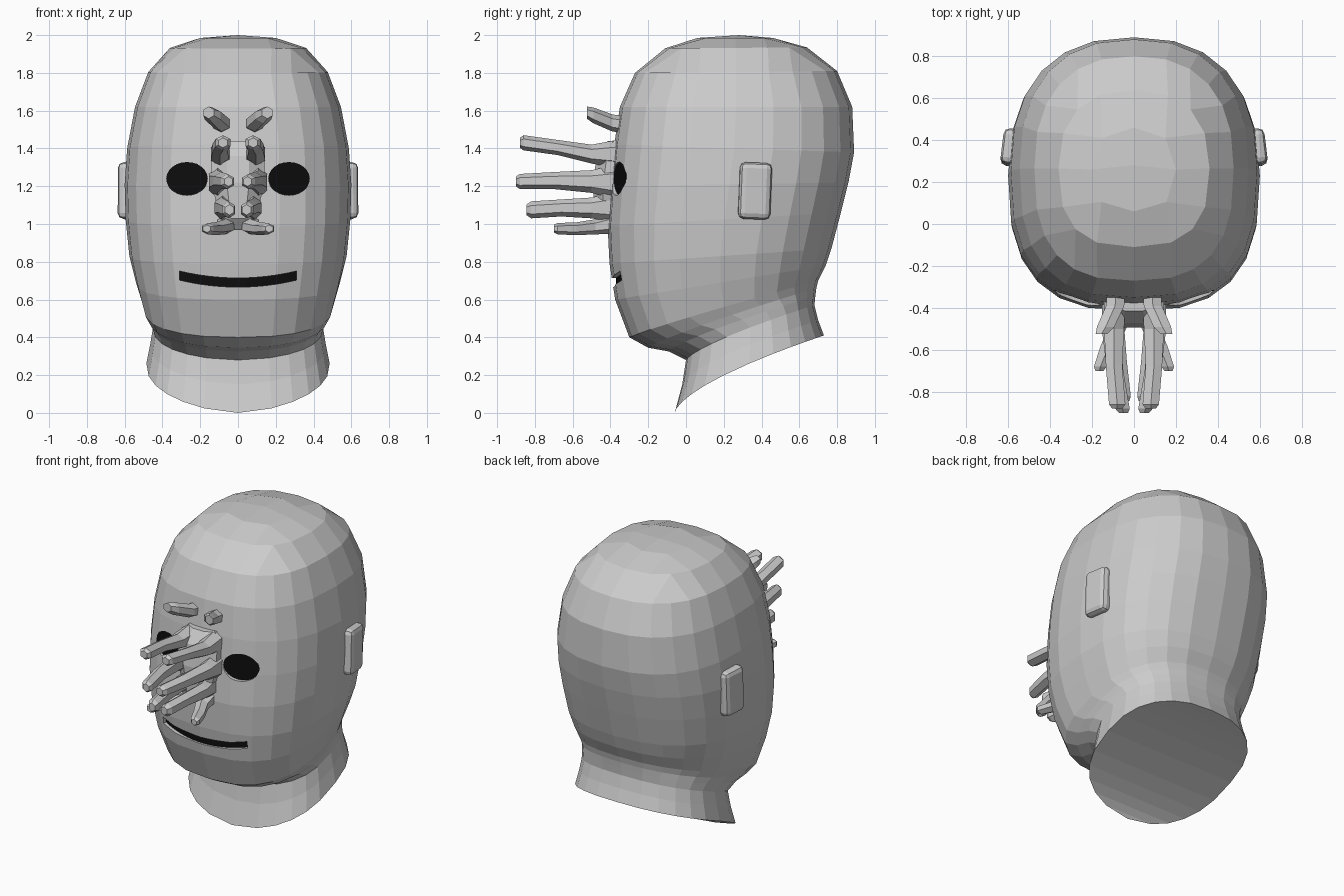
import bpy, bmesh
from math import sin, cos, pi

if "Cube" in bpy.data.objects:
    bpy.data.objects.remove(bpy.data.objects["Cube"])


def make(name, faces, mirror=False):
    """Mesh from a list of coordinate faces, welded, optionally mirrored in x."""
    bm = bmesh.new()
    for f in faces:
        bm.faces.new([bm.verts.new(p) for p in f])
    bmesh.ops.remove_doubles(bm, verts=bm.verts, dist=0.0005)
    bmesh.ops.recalc_face_normals(bm, faces=bm.faces)
    me = bpy.data.meshes.new(name)
    bm.to_mesh(me)
    bm.free()
    ob = bpy.data.objects.new(name, me)
    bpy.context.collection.objects.link(ob)
    if mirror:
        m = ob.modifiers.new("mirror", 'MIRROR')
        m.use_mirror_merge = False
    return ob


# Head: tilted rings (front y, front z, back y, back z, half width, z power)
rings = [
    (-.06, .00, .73, .41, .485, .65),
    (-.02, .15, .70, .49, .465, .68),
    (.00, .28, .68, .57, .45, .75),
    (-.09, .325, .685, .62, .462, .8),
    (-.20, .345, .69, .66, .475, .85),
    (-.30, .40, .70, .70, .50, .9),
    (-.375, .60, .74, .78, .54, 1),
    (-.405, .79, .77, .87, .575, 1),
    (-.415, .99, .82, 1.06, .595, 1),
    (-.40, 1.20, .86, 1.22, .60, 1),
    (-.38, 1.42, .89, 1.38, .587, 1),
    (-.35, 1.62, .88, 1.62, .545, 1),
    (-.27, 1.80, .80, 1.81, .475, 1),
    (-.11, 1.93, .64, 1.935, .36, 1),
    (.06, 1.985, .46, 1.985, .20, 1),
    (.28, 2.0, .28, 2.0, 0, 1)]


def power(v, n):
    return (1 if v > 0 else -1) * abs(v) ** (2 / n)


def on_ring(r, a):
    yf, zf, yb, zb, w, p = rings[r]
    n = 2.7 if cos(a) > 0 else 2.4
    t = max(0, (1 - power(cos(a), n)) / 2)
    return (w * power(sin(a), n), yf + (yb - yf) * t, zf + (zb - zf) * t ** p)


def on_crown(i, j):
    r = max(abs(i), abs(j))
    if r == 0:
        return on_ring(15, 0)
    if abs(j) == r:
        a = pi / 4 * i / r
        a = a if j < 0 else pi - a
    else:
        a = (pi / 2 + pi / 4 * j / r) * (1 if i > 0 else -1)
    return on_ring(15 - r, a)


step = pi / 12
faces = []
for r in range(12):
    for k in range(24):
        a, b = (k - 12) * step, (k - 11) * step
        faces.append([on_ring(r, a), on_ring(r, b), on_ring(r + 1, b), on_ring(r + 1, a)])
for i in range(-3, 3):
    for j in range(-3, 3):
        faces.append([on_crown(i, j), on_crown(i + 1, j), on_crown(i + 1, j + 1), on_crown(i, j + 1)])
for k in range(12):
    a, b = k * step, (k + 1) * step
    faces.append([on_ring(0, a), on_ring(0, b), on_ring(0, -b), on_ring(0, -a)])
head = make("head", faces)


# Eye and mouth recesses with black floors
black = bpy.data.materials.new("black")
black.diffuse_color = (.004, .004, .004, 1)
black.use_nodes = True
black.node_tree.nodes["Principled BSDF"].inputs["Base Color"].default_value = black.diffuse_color


def slab(name, cols, surf, d0, d1, mirror):
    fs = []
    for (x0, l0, h0), (x1, l1, h1) in zip(cols, cols[1:]):
        q = [(x0, l0), (x1, l1), (x1, h1), (x0, h0)]
        for d in (d0, d1):
            fs.append([(x, surf(x) + d, z) for x, z in q])
        for (xa, za), (xb, zb) in (q[:2], q[2:]):
            fs.append([(xa, surf(xa) + d0, za), (xb, surf(xb) + d0, zb),
                       (xb, surf(xb) + d1, zb), (xa, surf(xa) + d1, za)])
    for x, l, h in (cols[0], cols[-1]):
        if h - l > .001:
            y = surf(x)
            fs.append([(x, y + d0, l), (x, y + d1, l), (x, y + d1, h), (x, y + d0, h)])
    return make(name, fs, mirror)


def recess(name, cols, surf, depth, mirror):
    cut = slab(name + "_cutter", cols, surf, -.12, depth, mirror)
    cut.hide_render = True
    cut.hide_set(True)
    m = head.modifiers.new(name, 'BOOLEAN')
    m.object = cut
    m.solver = 'EXACT'
    inner = [(x * 1, l, h) for x, l, h in cols]
    slab(name, inner, surf, depth - .006, depth + .004, mirror).data.materials.append(black)


eye = [(.27 - .11 * cos(pi * k / 12), 1.24 - .088 * sin(pi * k / 12),
        1.24 + .088 * sin(pi * k / 12)) for k in range(13)]
recess("eyes", eye, lambda x: -.443 + .295 * x, .02, True)
mouth = []
for k in range(-8, 9):
    u = k / 8
    zc = .69 + .037 * u * u
    mouth.append((.31 * u, zc - .024, zc + .024))
recess("mouth", mouth, lambda x: -.395 + .57 * x * x, .03, False)


# Ears: bevelled blocks
def ear(side):
    bpy.ops.mesh.primitive_cube_add(size=1, location=(side * .585, .365, 1.175),
                                    rotation=(-.04, 0, side * .12))
    ob = bpy.context.object
    ob.name = "ear_right" if side > 0 else "ear_left"
    for v in ob.data.vertices:
        v.co.x *= .09
        v.co.y *= .17
        v.co.z *= .30
    b = ob.modifiers.new("bevel", 'BEVEL')
    b.width = .03
    b.segments = 2


for s in (-1, 1):
    ear(s)


# Nose: bulging base with pairs of finger-like growths
def tube(name, pts, vertical=False, mirror=True, sides=6):
    loops = []
    for x, y, z, a, b in pts:
        ring = []
        for k in range(sides):
            t = 2 * pi * (k + .5) / sides
            u, v = a * cos(t), b * sin(t)
            ring.append((x + u, y + v, z) if vertical else (x + u, y, z + v))
        loops.append(ring)
    fs = [loops[0], loops[-1]]
    for p, q in zip(loops, loops[1:]):
        for k in range(sides):
            m = (k + 1) % sides
            fs.append([p[k], p[m], q[m], q[k]])
    return make(name, fs, mirror)


tube("nose_base", [(0, -.40, .97, .07, .04), (0, -.41, 1.03, .10, .08), (0, -.40, 1.22, .155, .10),
                   (0, -.38, 1.36, .15, .10), (0, -.36, 1.44, .11, .06)], True, False, 8)

fingers = {
    "nose_finger_top": [(.09, -.34, 1.37, .06, .08), (.095, -.50, 1.37, .055, .05),
                        (.095, -.68, 1.405, .045, .04), (.08, -.86, 1.43, .045, .04),
                        (.08, -.88, 1.43, .028, .026)],
    "nose_finger_middle": [(.10, -.34, 1.22, .06, .10), (.11, -.50, 1.225, .05, .06),
                           (.09, -.70, 1.23, .045, .045), (.055, -.88, 1.225, .04, .04),
                           (.05, -.90, 1.225, .025, .026)],
    "nose_finger_lower": [(.07, -.34, 1.09, .05, .09), (.085, -.50, 1.085, .045, .055),
                          (.07, -.66, 1.085, .042, .045), (.05, -.82, 1.075, .04, .045),
                          (.045, -.845, 1.075, .026, .028)],
    "nose_finger_bottom": [(.05, -.34, 1.01, .06, .06), (.07, -.48, .985, .05, .04),
                           (.12, -.58, .975, .045, .034), (.16, -.68, .975, .036, .03),
                           (.165, -.70, .975, .022, .02)],
    "brow_horn": [(.085, -.32, 1.525, .05, .045), (.09, -.39, 1.535, .05, .045),
                  (.135, -.49, 1.575, .048, .042), (.155, -.525, 1.59, .032, .032)]}
for name, pts in fingers.items():
    tube(name, pts)
